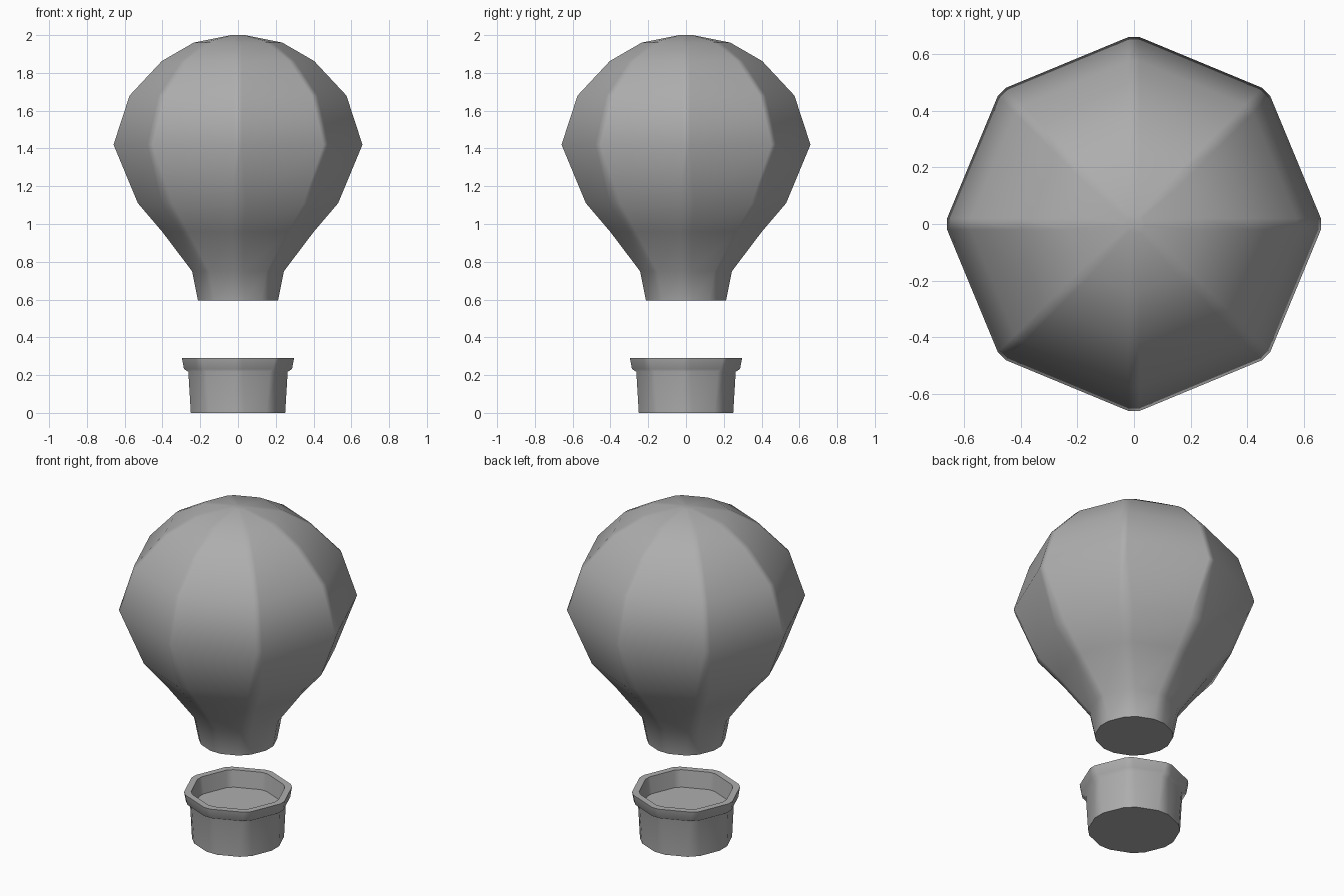
import bpy
import bmesh
import math
from mathutils import Vector

cube = bpy.data.objects.get("Cube")
if cube:
    bpy.data.objects.remove(cube, do_unlink=True)

SIDES = 8
GREY = (0.42, 0.42, 0.42, 1)

grey = bpy.data.materials.new("mid_grey")
grey.use_nodes = True
grey.diffuse_color = GREY
grey.node_tree.nodes["Principled BSDF"].inputs["Base Color"].default_value = GREY


def ring(bm, radius, z, half):
    """Octagon with a narrow chamfer, 2 * half wide, on every corner."""
    verts = []
    for i in range(SIDES):
        a = math.tau * i / SIDES
        out = Vector((math.cos(a), math.sin(a), 0))
        side = Vector((-math.sin(a), math.cos(a), 0))
        for s in (-half, half):
            verts.append(bm.verts.new(out * radius + side * s + Vector((0, 0, z))))
    return verts


def loft(name, profile):
    """Skin a (radius, height, chamfer) profile with octagonal rings, capped."""
    bm = bmesh.new()
    rings = [ring(bm, *point) for point in profile]
    for low, high in zip(rings, rings[1:]):
        n = len(low)
        for i in range(n):
            j = (i + 1) % n
            bm.faces.new((low[i], low[j], high[j], high[i]))
    bm.faces.new(rings[0][::-1])
    bm.faces.new(rings[-1])
    bmesh.ops.recalc_face_normals(bm, faces=bm.faces)
    mesh = bpy.data.meshes.new(name)
    bm.to_mesh(mesh)
    bm.free()
    mesh.materials.append(grey)
    obj = bpy.data.objects.new(name, mesh)
    bpy.context.collection.objects.link(obj)
    bpy.ops.object.select_all(action="DESELECT")
    obj.select_set(True)
    bpy.context.view_layer.objects.active = obj
    bpy.ops.object.shade_smooth_by_angle(angle=math.radians(60))
    # Keep the wide panels flat and the chamfers soft
    weighted = obj.modifiers.new("panel_normals", "WEIGHTED_NORMAL")
    weighted.keep_sharp = True


# Balloon envelope, from the neck up to the crown
loft("envelope", [
    (0.212, 0.595, 0.035), (0.243, 0.75, 0.03), (0.402, 0.96, 0.03),
    (0.53, 1.11, 0.04), (0.659, 1.42, 0.02), (0.574, 1.68, 0.02),
    (0.403, 1.863, 0.02), (0.235, 1.96, 0.02), (0.035, 2.0, 0.005),
])

# Basket: outer wall, overhanging rim, then the inner wall down to the floor
loft("basket", [
    (0.25, 0, 0.035), (0.263, 0.218, 0.025), (0.286, 0.232, 0.025),
    (0.297, 0.29, 0.02), (0.257, 0.29, 0.02), (0.245, 0.19, 0.02),
])
